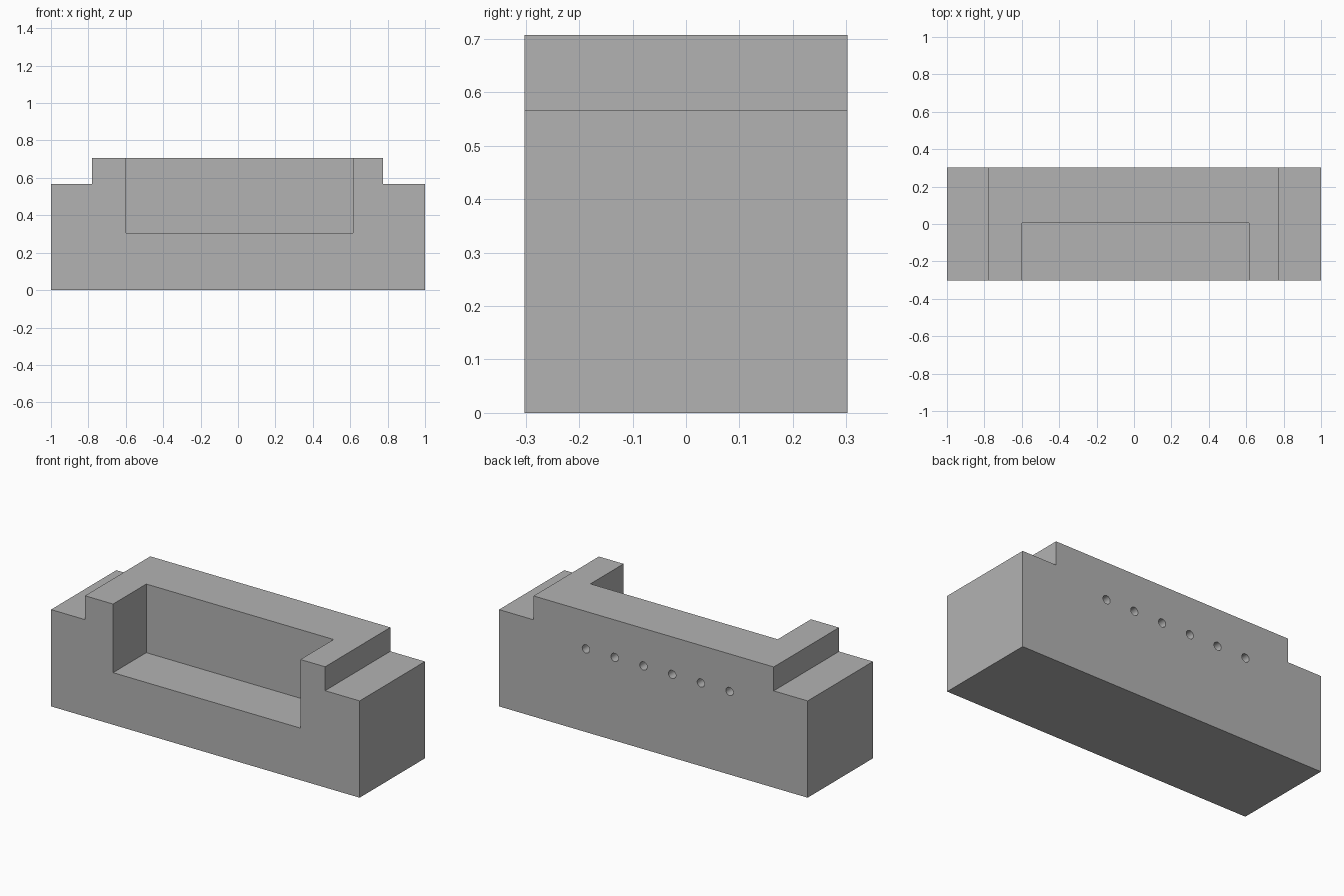
import bpy, bmesh, math
from mathutils import Matrix, Vector

cube = bpy.data.objects.get("Cube")
if cube:
    bpy.data.objects.remove(cube, do_unlink=True)

HALF_DEPTH, TOP, SHOULDER = 0.302, 0.707, 0.567

grey = bpy.data.materials.new("plain grey")
grey.use_nodes = True
colour = (0.45, 0.45, 0.45, 1)
grey.diffuse_color = colour
grey.node_tree.nodes["Principled BSDF"].inputs["Base Color"].default_value = colour


def make_object(name, bm):
    bmesh.ops.recalc_face_normals(bm, faces=bm.faces)
    mesh = bpy.data.meshes.new(name)
    bm.to_mesh(mesh)
    bm.free()
    mesh.materials.append(grey)
    obj = bpy.data.objects.new(name, mesh)
    bpy.context.collection.objects.link(obj)
    return obj


def extrude_profile(name, points, y0, y1):
    """Extrude an x-z outline from y0 to y1."""
    bm = bmesh.new()
    face = bm.faces.new([bm.verts.new((x, y0, z)) for x, z in points])
    result = bmesh.ops.extrude_face_region(bm, geom=[face])
    moved = [v for v in result["geom"] if isinstance(v, bmesh.types.BMVert)]
    bmesh.ops.translate(bm, verts=moved, vec=(0, y1 - y0, 0))
    return make_object(name, bm)


def cut(target, cutter):
    mod = target.modifiers.new("cut", 'BOOLEAN')
    mod.operation = 'DIFFERENCE'
    mod.solver = 'EXACT'
    mod.object = cutter
    bpy.context.view_layer.objects.active = target
    bpy.ops.object.modifier_apply(modifier=mod.name)
    bpy.data.objects.remove(cutter, do_unlink=True)


# Block with a lowered shoulder at each end
block = extrude_profile("stepped_block", [
    (-1, 0), (1, 0), (1, SHOULDER), (0.776, SHOULDER), (0.776, TOP),
    (-0.78, TOP), (-0.78, SHOULDER), (-1, SHOULDER)], -HALF_DEPTH, HALF_DEPTH)

# Pocket open to the front and top
cut(block, extrude_profile("pocket_cutter", [
    (-0.598, 0.305), (0.616, 0.305), (0.616, 1), (-0.598, 1)], -0.5, 0.005))

# Row of round holes through the back wall
bm = bmesh.new()
for i in range(6):
    place = Matrix.Translation((-0.494 + 0.1862 * i, 0.2, 0.487))
    bmesh.ops.create_cone(bm, cap_ends=True, segments=32, radius1=0.024,
                          radius2=0.024, depth=0.3,
                          matrix=place @ Matrix.Rotation(math.pi / 2, 4, 'X'))
cut(block, make_object("hole_cutter", bm))

bpy.ops.object.select_all(action='DESELECT')
block.select_set(True)
bpy.context.view_layer.objects.active = block
bpy.ops.object.shade_smooth_by_angle(angle=math.radians(30))
